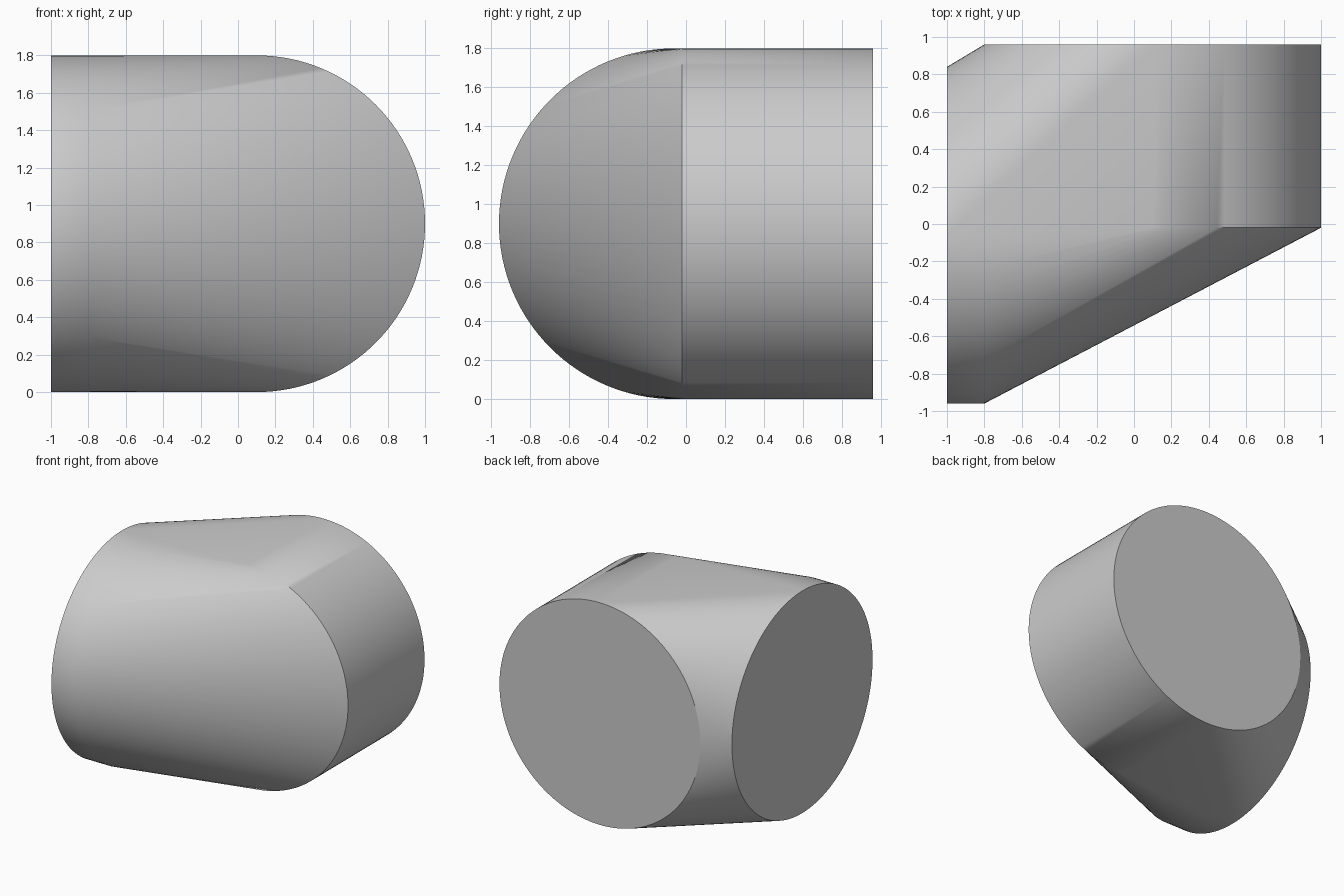
import bpy, bmesh, math

cube = bpy.data.objects.get("Cube")
if cube:
    bpy.data.objects.remove(cube, do_unlink=True)

RADIUS = 0.9
SEGMENTS = 128
SIDE_X, BACK_Y, SHOULDER_Y = -1.0, 0.96, -0.02

grey = bpy.data.materials.new("mid_grey")
grey.use_nodes = True
colour = (0.6, 0.6, 0.6, 1)
grey.diffuse_color = colour
grey.node_tree.nodes["Principled BSDF"].inputs["Base Color"].default_value = colour

bm = bmesh.new()


def ring(place):
    """Add a circle of points; place maps (across, height) to a position."""
    for i in range(SEGMENTS):
        angle = math.tau * i / SEGMENTS
        bm.verts.new(place(RADIUS * math.cos(angle),
                           RADIUS + RADIUS * math.sin(angle)))


# Side drum: two rings facing along x
for x in (SIDE_X, -0.8):
    ring(lambda a, z: (x, a - 0.06, z))
# Back drum: two rings facing along y
for y in (SHOULDER_Y, BACK_Y):
    ring(lambda a, z: (a + 0.1, y, z))

# Skin stretched over both drums
hull = bmesh.ops.convex_hull(bm, input=bm.verts)
loose = [v for v in bm.verts if not v.link_faces]
bmesh.ops.delete(bm, geom=loose, context='VERTS')
bmesh.ops.dissolve_limit(bm, angle_limit=math.radians(0.1),
                         verts=bm.verts, edges=bm.edges)
bmesh.ops.recalc_face_normals(bm, faces=bm.faces)


def is_sharp(edge):
    on_cap = any(len(f.verts) > SEGMENTS // 2 for f in edge.link_faces)
    on_shoulder = all(abs(v.co.y - SHOULDER_Y) < 0.001 and v.co.x > 0.42
                      for v in edge.verts)
    return on_cap or on_shoulder


# Smooth skin with crisp cap rims and a crisp shoulder edge
for face in bm.faces:
    face.smooth = True
for edge in bm.edges:
    edge.smooth = not is_sharp(edge)

mesh = bpy.data.meshes.new("angled_body")
bm.to_mesh(mesh)
bm.free()
mesh.materials.append(grey)
body = bpy.data.objects.new("angled_body", mesh)
bpy.context.collection.objects.link(body)
